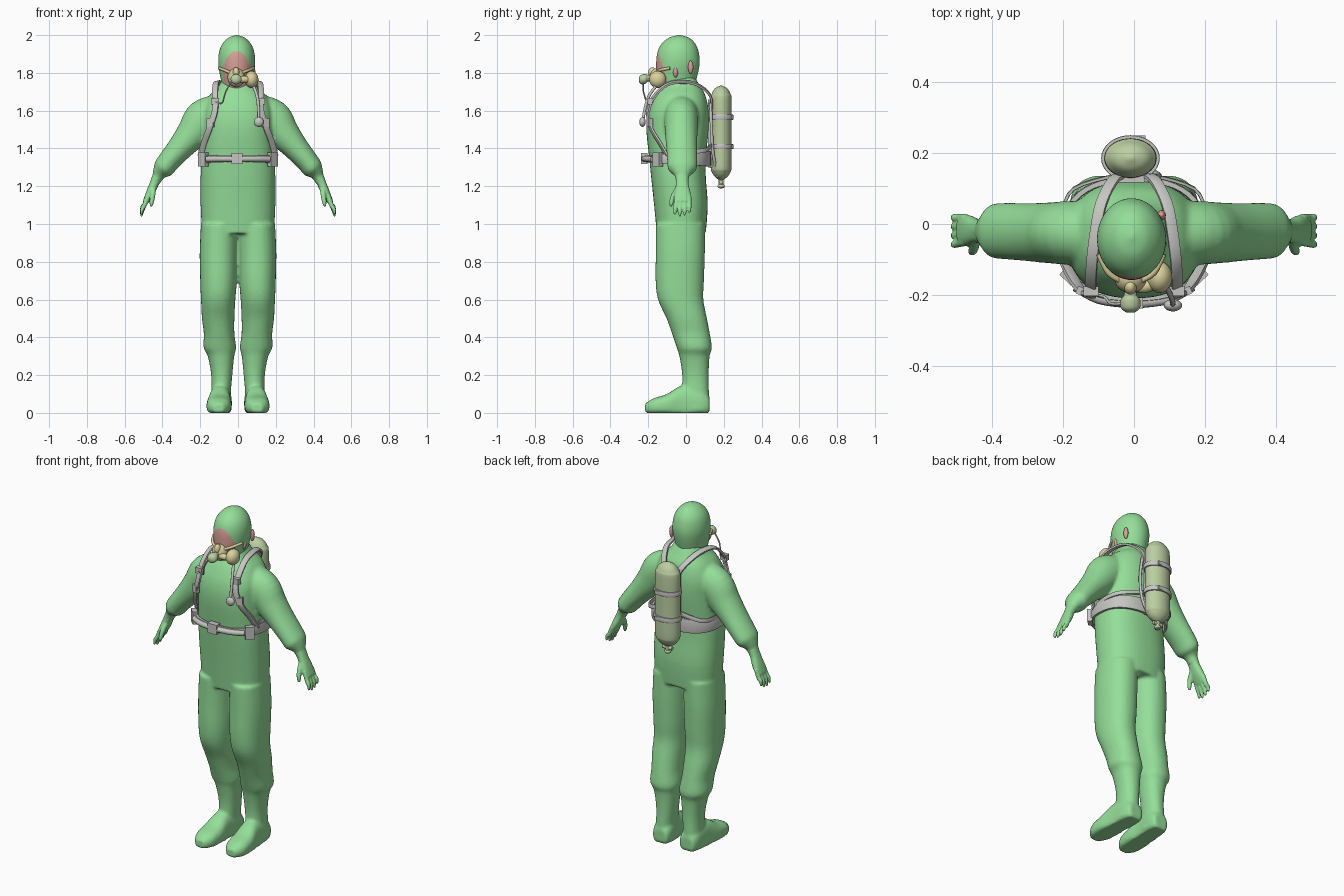
import bpy, bmesh, math
from mathutils import Vector as V, Matrix

X, Y, Z = V((1, 0, 0)), V((0, 1, 0)), V((0, 0, 1))


def material(name, rgb):
    m = bpy.data.materials.new(name)
    m.diffuse_color = (*rgb, 1)
    return m


SUIT = material("suit green", (0.30, 0.73, 0.32))
SKIN = material("skin pink", (0.68, 0.35, 0.31))
MASK = material("mask yellow", (0.71, 0.64, 0.34))
TANK = material("tank pale green", (0.50, 0.62, 0.36))
GREY = material("harness grey", (0.56, 0.56, 0.54))


def catmull(a, b, c, d, t):
    return 0.5 * (2*b + (c - a)*t + (2*a - 5*b + 4*c - d)*t*t + (3*b - a - 3*c + d)*t**3)


def loft(bm, rows, n=24, steps=4, e=2.0, t=None, ref=lambda p: Y, closed=False, sx=1):
    """Skin rounded cross-sections along rows of (x, y, z, half width, half depth along ref)."""
    k, pts = len(rows), []
    pick = (lambda i: rows[i % k]) if closed else (lambda i: rows[min(max(i, 0), k - 1)])
    for i in range(k if closed else k - 1):
        for s in range(steps):
            pts.append([catmull(*c, s / steps) for c in zip(*(pick(i + j) for j in (-1, 0, 1, 2)))])
    if not closed:
        pts.append(rows[-1])
    m, rings = len(pts), []
    for i, p in enumerate(pts):
        c = V(p[:3])
        if closed:
            d = V(pts[(i + 1) % m][:3]) - V(pts[i - 1][:3])
        else:
            d = V(pts[min(i + 1, m - 1)][:3]) - V(pts[max(i - 1, 0)][:3])
        d = (t or d).normalized()
        u = ref(c)
        u = (u - d * u.dot(d)).normalized()
        v = d.cross(u)
        ring = []
        for j in range(n):
            q = 2 * math.pi * (j + 0.5) / n
            co, si = math.cos(q), math.sin(q)
            w = c + v * max(p[3], .002) * math.copysign(abs(co)**(2/e), co) \
                  + u * max(p[4], .002) * math.copysign(abs(si)**(2/e), si)
            ring.append(bm.verts.new((w.x * sx, w.y, max(w.z, 0))))
        rings.append(ring)
    for i in range(m if closed else m - 1):
        a, b = rings[i], rings[(i + 1) % m]
        for j in range(n):
            bm.faces.new((a[j], a[(j + 1) % n], b[(j + 1) % n], b[j]))
    if not closed:
        bm.faces.new(rings[0])
        bm.faces.new(rings[-1])


def ball(bm, c, r):
    bmesh.ops.create_uvsphere(bm, u_segments=24, v_segments=14, radius=1,
                              matrix=Matrix.Translation(c) @ Matrix.Diagonal((*r, 1)))


def box(bm, c, size, rot=0):
    bmesh.ops.create_cube(bm, size=1, matrix=Matrix.Translation(c) @ Matrix.Rotation(rot, 4, 'Z')
                          @ Matrix.Diagonal((*size, 1)))


def finish(name, bm, mats, voxel=0, smooth=4, angle=40):
    bmesh.ops.recalc_face_normals(bm, faces=bm.faces)
    me = bpy.data.meshes.new(name)
    bm.to_mesh(me)
    bm.free()
    for m in mats:
        me.materials.append(m)
    ob = bpy.data.objects.new(name, me)
    bpy.context.collection.objects.link(ob)
    if voxel:
        r = ob.modifiers.new("blend", 'REMESH')
        r.mode, r.voxel_size, r.use_smooth_shade = 'VOXEL', voxel, True
        s = ob.modifiers.new("soften", 'SMOOTH')
        s.factor, s.iterations = 0.5, smooth
    else:
        bpy.ops.object.select_all(action='DESELECT')
        ob.select_set(True)
        bpy.context.view_layer.objects.active = ob
        bpy.ops.object.shade_smooth_by_angle(angle=math.radians(angle))
    return ob


def tube(bm, pts, r, sx=1):
    loft(bm, [(*p, r, r) for p in pts], n=10, ref=lambda p: V((.3, 1, .2)), sx=sx)


# Suit: torso, legs, feet and sleeves blended into one skin
bm = bmesh.new()
loft(bm, [(0, -.025, .95, .19, .13), (0, -.027, 1.1, .198, .142), (0, -.04, 1.25, .198, .145),
          (0, -.045, 1.35, .193, .15), (0, -.045, 1.5, .188, .165), (0, -.04, 1.6, .185, .16),
          (0, -.032, 1.68, .15, .135), (-.003, -.03, 1.73, .1, .105),
          (-.005, -.035, 1.78, .075, .08)], n=40, e=2.4, t=Z)
for s in (-1, 1):
    loft(bm, [(.098, -.03, 1.0, .098, .13), (.103, -.03, .85, .1, .13), (.103, -.033, .7, .097, .128),
              (.105, -.028, .6, .091, .12), (.105, .004, .5, .086, .107), (.1, .026, .42, .081, .1),
              (.096, .044, .345, .086, .093), (.09, .045, .3, .07, .08), (.086, .05, .2, .056, .07),
              (.09, .05, .1, .052, .072), (.092, .05, .02, .06, .075)], n=32, e=2.2, t=Z, sx=s)
    loft(bm, [(.088, .125, .04, .045, .045), (.09, .08, .05, .058, .08), (.096, -.02, .05, .057, .095),
              (.1, -.1, .04, .066, .06), (.102, -.17, .033, .06, .045), (.102, -.216, .025, .03, .025)],
         n=28, e=2.5, t=-Y, ref=lambda p: Z, sx=s)
    loft(bm, [(.1, -.025, 1.6, .09, .09), (.18, -.025, 1.555, .105, .09), (.24, -.025, 1.48, .087, .086),
              (.3, -.023, 1.41, .07, .082), (.36, -.02, 1.34, .06, .08), (.395, -.02, 1.295, .056, .076),
              (.412, -.02, 1.274, .042, .055), (.425, -.02, 1.25, .03, .037),
              (.44, -.02, 1.22, .027, .035)], n=28, sx=s)
finish("diving_suit", bm, [SUIT], voxel=.009)

# Gloved hands with four fingers and a thumb
for s, side in ((-1, "left"), (1, "right")):
    bm = bmesh.new()
    loft(bm, [(.425, -.02, 1.255, .027, .034), (.445, -.02, 1.21, .024, .034),
              (.467, -.018, 1.16, .022, .043), (.49, -.018, 1.115, .015, .042)], n=20, e=2.4, sx=s)
    for i, drop in enumerate((.01, 0, .005, .02)):
        y = -.05 + .022 * i
        loft(bm, [(.475, y, 1.15, .013, .013), (.495, y * 1.08, 1.1, .0125, .012),
                  (.507, y * 1.15, 1.07 + drop, .011, .011),
                  (.512, y * 1.18, 1.04 + drop, .006, .006)], n=12, sx=s)
    loft(bm, [(.448, -.04, 1.19, .016, .016), (.452, -.066, 1.15, .014, .014),
              (.457, -.077, 1.115, .012, .012), (.46, -.08, 1.092, .006, .006)], n=12, sx=s)
    finish(side + "_hand", bm, [SUIT], voxel=.005, smooth=2)

# Hooded head; the face opening is coloured by an oval rule
bm = bmesh.new()
loft(bm, [(-.007, -.045, 1.67, .062, .07), (-.007, -.05, 1.71, .072, .088), (-.007, -.048, 1.78, .087, .107),
          (-.007, -.043, 1.85, .097, .115), (-.007, -.042, 1.905, .094, .11), (-.007, -.04, 1.95, .078, .092),
          (-.007, -.037, 1.985, .045, .055), (-.007, -.036, 2.0, .005, .006)], n=64, steps=7, t=Z)
for f in bm.faces:
    c = f.calc_center_median()
    if c.y < -.07 and ((c.x + .007) / .071)**2 + (abs(c.z - 1.8) / .112)**2.4 < 1:
        f.material_index = 1
finish("hooded_head", bm, [SUIT, SKIN])

# Ear and cheek showing through the hood
bm = bmesh.new()
ball(bm, (.078, .025, 1.83), (.012, .014, .035))
ball(bm, (.076, -.055, 1.805), (.016, .014, .03))
finish("ear", bm, [SKIN])

# Breathing mask with side canister and cheek straps
bm = bmesh.new()
ball(bm, (-.01, -.155, 1.775), (.045, .04, .05))
ball(bm, (-.01, -.178, 1.8), (.018, .022, .03))
ball(bm, (.072, -.15, 1.765), (.036, .045, .045))
tube(bm, [(-.01, -.17, 1.768), (.03, -.178, 1.765), (.07, -.16, 1.765)], .018)
for s in (-1, 1):
    tube(bm, [(s*.03 - .01, -.16, 1.8), (s*.065 - .008, -.137, 1.815), (s*.092 - .008, -.085, 1.825)], .008)
finish("breathing_mask", bm, [MASK])

# Exhale valve on the front of the mask
bm = bmesh.new()
loft(bm, [(-.01, -.17, 1.775, .018, .018), (-.01, -.2, 1.772, .018, .018), (-.01, -.215, 1.768, .028, .026),
          (-.01, -.238, 1.765, .027, .025), (-.01, -.25, 1.764, .012, .012)],
     n=20, t=-Y, ref=lambda p: Z)
finish("mask_valve", bm, [TANK])

# Air tank with dome top, tapered bottom and valve
bm = bmesh.new()
TX, TY, RX, RY = -.01, .186, .074, .056
loft(bm, [(TX, TY, z, RX * k, RY * k) for z, k in
          ((1.235, .25), (1.25, .6), (1.275, .88), (1.31, 1), (1.48, 1), (1.655, 1), (1.69, .88),
           (1.718, .58), (1.733, .08))], n=32, t=Z)
finish("air_tank", bm, [TANK])
bm = bmesh.new()
tube(bm, [(TX, TY, 1.25), (TX, TY, 1.22), (TX, TY, 1.19)], .014)
tube(bm, [(TX - .03, TY, 1.222), (TX, TY, 1.222), (TX + .03, TY, 1.222)], .011)
ball(bm, (TX, TY, 1.2), (.019, .019, .012))
finish("tank_valve", bm, [TANK])

# Tank bands and back plate
bm = bmesh.new()
for z in (1.565, 1.41):
    loft(bm, [(TX + (RX + .004) * math.cos(a), TY + (RY + .004) * math.sin(a), z, .014, .005)
              for a in (i * math.pi / 8 for i in range(16))], n=8, steps=2, e=6,
         ref=lambda p: V((p.x - TX, p.y - TY, 0)), closed=True)
    box(bm, (TX + .025, TY + RY + .004, z), (.035, .008, .022))
box(bm, (-.01, .127, 1.48), (.08, .02, .36))
tube(bm, [(.05, .13, 1.64), (.07, .135, 1.5), (.06, .145, 1.36), (.02, .17, 1.25)], .008)
finish("tank_cradle", bm, [GREY])

# Waist belt, wider at the back, with buckle and end clips
bm = bmesh.new()
rows = []
for i in range(24):
    a = 2 * math.pi * i / 24
    co, si = math.cos(a), math.sin(a)
    rows.append((.202 * math.copysign(abs(co)**.8, co), -.043 + .168 * math.copysign(abs(si)**.8, si),
                 1.345, .03 + .012 * si, .009))
loft(bm, rows, n=8, steps=2, e=6, ref=lambda p: V((p.x, p.y + .04, 0)), closed=True)
box(bm, (-.005, -.222, 1.347), (.06, .034, .058))
for s in (-1, 1):
    tube(bm, [(s*.02, -.222, 1.345), (s*.1, -.21, 1.345), (s*.165, -.175, 1.343)], .016)
    box(bm, (s*.183, -.15, 1.342), (.05, .028, .075), s * .75)
finish("waist_belt", bm, [GREY])

# Shoulder straps with adjusters
bm = bmesh.new()
for s in (-1, 1):
    path = [(.02, .135, 1.6), (.055, .128, 1.68), (.092, .06, 1.738), (.108, -.02, 1.752),
            (.118, -.1, 1.738), (.122, -.165, 1.68), (.122, -.2, 1.6), (.15, -.187, 1.51),
            (.18, -.14, 1.43), (.198, -.1, 1.36)]
    loft(bm, [(*p, .016, .007) for p in path], n=8, e=6,
         ref=lambda p: V((p.x * .5, p.y + .03, (p.z - 1.58) * 1.2)), sx=s)
    box(bm, (s*.122, -.19, 1.65), (.042, .026, .035))
    box(bm, (s*.145, -.192, 1.535), (.036, .022, .045), s * .4)
    # lower side straps running back to the cradle
    loft(bm, [(*p, .012, .005) for p in ((.198, -.08, 1.38), (.203, .02, 1.385), (.17, .1, 1.39),
                                         (.05, .138, 1.42))],
         n=8, e=6, ref=lambda p: V((p.x, p.y + .04, 0)), sx=s)
finish("shoulder_straps", bm, [GREY])

# Pressure gauge, its hose and the thin mask cord
bm = bmesh.new()
tube(bm, [(.08, -.155, 1.735), (.1, -.195, 1.68), (.108, -.215, 1.62), (.11, -.228, 1.55)], .008)
ball(bm, (.11, -.23, 1.54), (.026, .017, .026))
tube(bm, [(-.03, -.225, 1.76), (-.065, -.225, 1.7), (-.085, -.205, 1.64), (-.12, -.2, 1.65)], .004)
finish("gauge_and_hoses", bm, [GREY])
